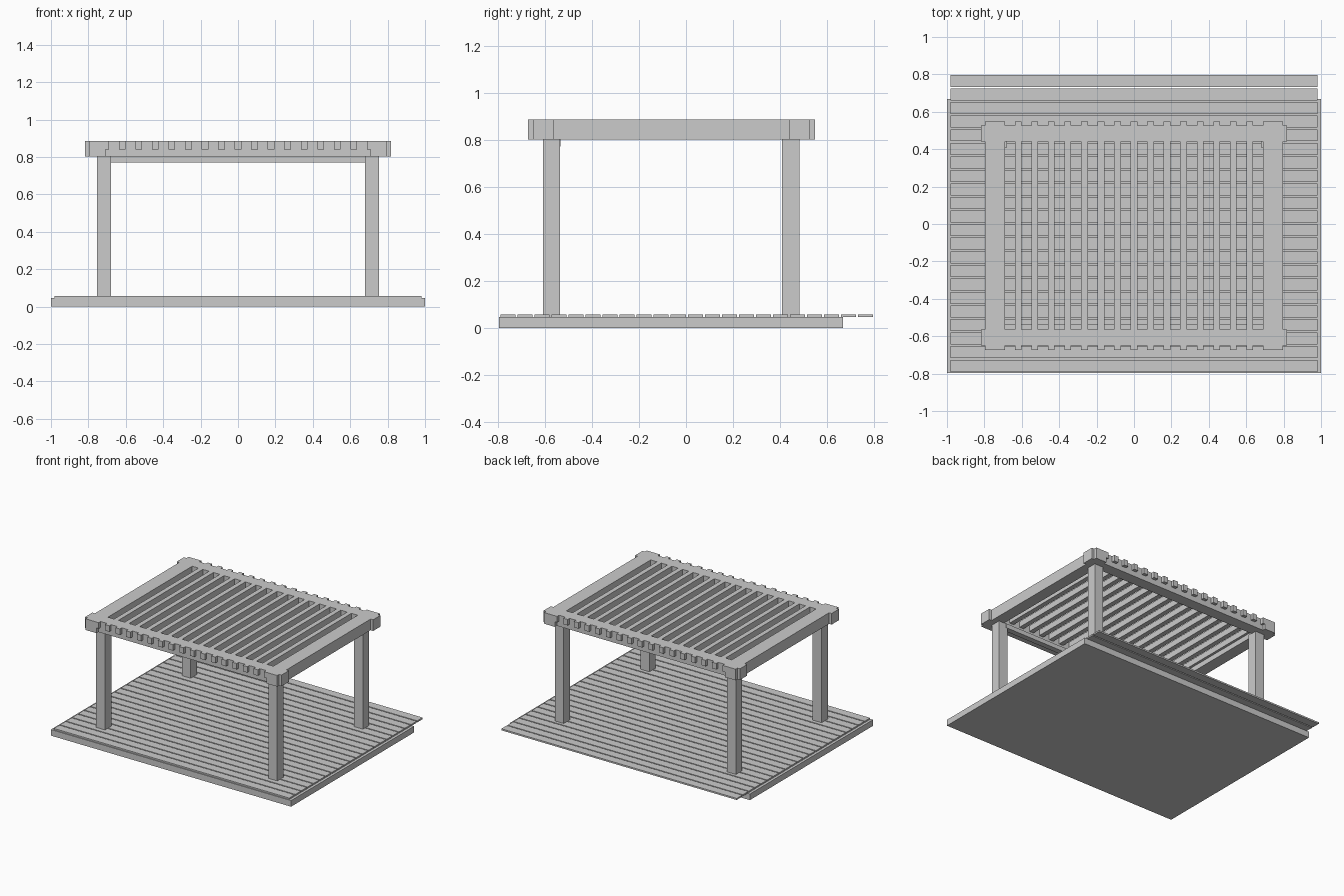
import bpy, bmesh
from mathutils import Matrix, Vector

if "Cube" in bpy.data.objects:
    bpy.data.objects.remove(bpy.data.objects["Cube"])


def boxes(name, spans):
    """One object made of axis-aligned boxes, each (x0, x1, y0, y1, z0, z1)."""
    bm = bmesh.new()
    for x0, x1, y0, y1, z0, z1 in spans:
        centre = Vector((x0 + x1, y0 + y1, z0 + z1)) / 2
        size = (x1 - x0, y1 - y0, z1 - z0, 1)
        bmesh.ops.create_cube(bm, size=1, matrix=Matrix.Translation(centre) @ Matrix.Diagonal(size))
    mesh = bpy.data.meshes.new(name)
    bm.to_mesh(mesh)
    bm.free()
    obj = bpy.data.objects.new(name, mesh)
    bpy.context.collection.objects.link(obj)
    return obj


DECK_TOP, BEAM_BOTTOM, TOP = 0.057, 0.802, 0.886
MID_Y = -0.062  # the roof is centred slightly forward of the deck

# Deck: base slab and boards that overhang it at the back
boxes("base_slab", [(-1, 1, -0.797, 0.668, 0, 0.046)])
pitch = 0.0725
boxes("deck_boards", [(-0.98, 0.98, -0.79 + i * pitch, -0.726 + i * pitch, 0.045, DECK_TOP)
                      for i in range(22)])

# Four square posts
for side, sx in (("left", -1), ("right", 1)):
    for end, y in (("front", -0.573), ("back", 0.446)):
        x = sx * 0.717
        boxes(f"{end}_{side}_post",
              [(x - 0.037, x + 0.037, y - 0.037, y + 0.037, 0.045, BEAM_BOTTOM + 0.005)])

# Roof frame: long beams and side beams crossing at the corners
for end, s in (("front", -1), ("back", 1)):
    y0, y1 = sorted((MID_Y + s * 0.502, MID_Y + s * 0.588))
    boxes(f"{end}_beam", [(-0.818, 0.818, y0, y1, BEAM_BOTTOM, TOP)])
for side, s in (("left", -1), ("right", 1)):
    x0, x1 = sorted((s * 0.708, s * 0.797))
    boxes(f"{side}_beam", [(x0, x1, MID_Y - 0.611, MID_Y + 0.611, BEAM_BOTTOM, TOP)])

# Rafters with ends poking through the long beams
boxes("rafters", [(i * 0.0884 - 0.018, i * 0.0884 + 0.018,
                   MID_Y - 0.611, MID_Y + 0.611, 0.841, TOP) for i in range(-8, 9)])

# Slim rail under the front beam, between the posts
boxes("front_rail", [(-0.69, 0.69, -0.575, -0.534, 0.772, BEAM_BOTTOM + 0.003)])
